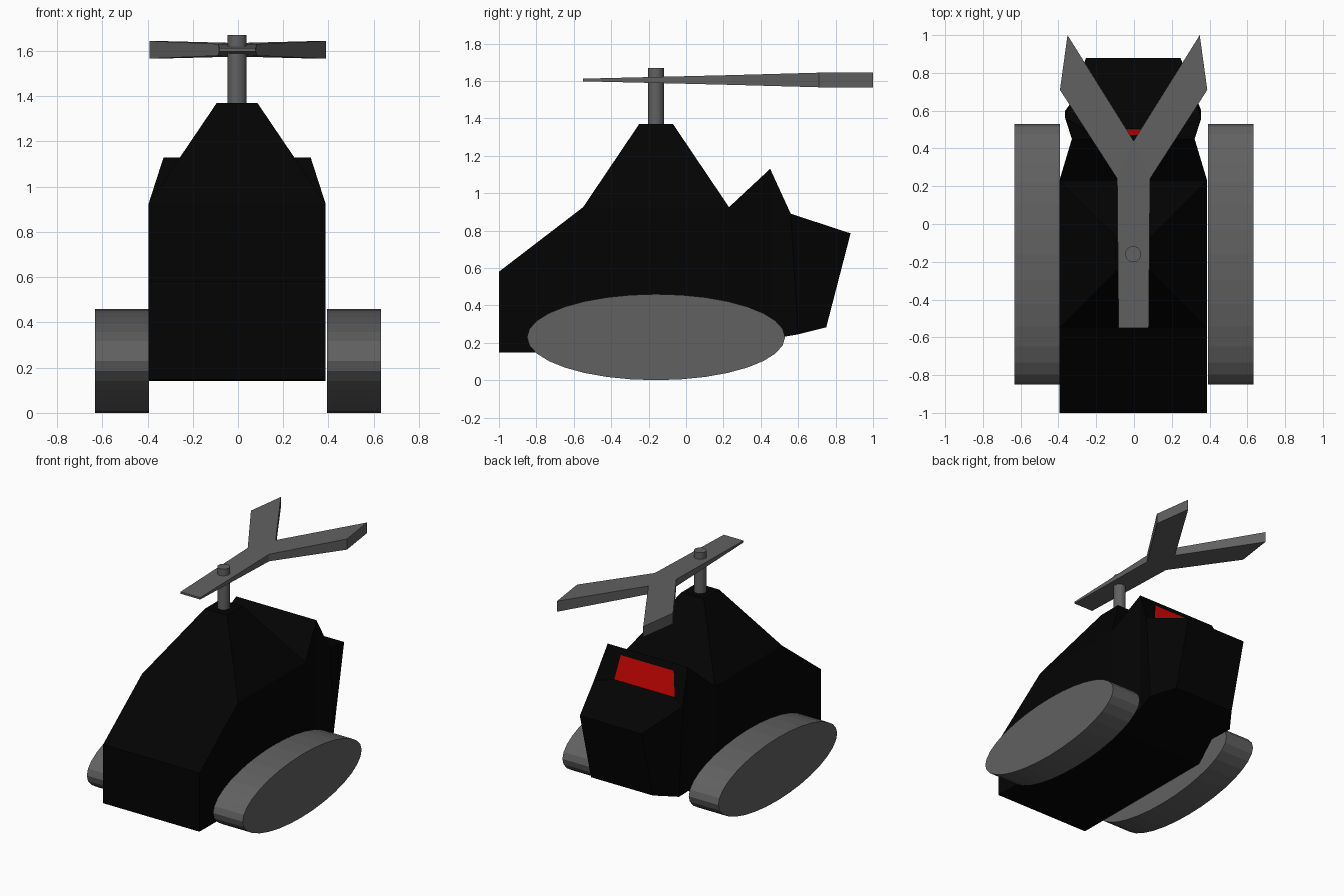
import bpy, bmesh
from math import pi
from mathutils import Matrix

if "Cube" in bpy.data.objects:
    bpy.data.objects.remove(bpy.data.objects["Cube"])


def material(name, color):
    m = bpy.data.materials.new(name)
    m.diffuse_color = color
    m.use_nodes = True
    m.node_tree.nodes["Principled BSDF"].inputs["Base Color"].default_value = m.diffuse_color
    return m


def finish(bm, name, *mats):
    bmesh.ops.recalc_face_normals(bm, faces=bm.faces)
    me = bpy.data.meshes.new(name)
    bm.to_mesh(me)
    bm.free()
    ob = bpy.data.objects.new(name, me)
    for m in mats:
        me.materials.append(m)
    bpy.context.collection.objects.link(ob)
    return ob


def cylinder(name, radius, depth, matrix, sides, mat):
    bm = bmesh.new()
    bmesh.ops.create_cone(bm, cap_ends=True, segments=sides, radius1=radius,
                          radius2=radius, depth=depth, matrix=matrix)
    return finish(bm, name, mat)


black = material("black_paint", (0.001, 0.001, 0.001, 1))
grey = material("dark_grey", (0.12, 0.12, 0.12, 1))
red = material("red_screen", (0.6, 0.002, 0.001, 1))

# Body: stations along y -> half width, bottom (y, z), top (y, z)
stations = [
    (0.391, (-1.00, 0.148), (-1.00, 0.58)),
    (0.391, (-0.55, 0.145), (-0.55, 0.925)),
    (0.391, (0.23, 0.142), (0.23, 0.925)),
    (0.325, (0.45, 0.22), (0.45, 1.13)),
    (0.36, (0.60, 0.245), (0.56, 0.89)),
    (0.25, (0.75, 0.283), (0.88, 0.785)),
]
bm = bmesh.new()
rings = []
for w, (yb, zb), (yt, zt) in stations:
    rings.append([bm.verts.new(p) for p in
                  ((-w, yb, zb), (w, yb, zb), (w, yt, zt), (-w, yt, zt))])
for i, (a, b) in enumerate(zip(rings, rings[1:])):
    for k in range(4):
        if k == 2 and i in (1, 3):
            continue  # roof opening and screen opening are filled below
        n = (k + 1) % 4
        bm.faces.new((a[k], a[n], b[n], b[k]))
bm.faces.new(rings[0])
bm.faces.new(rings[-1])


def fill_opening(outer, inner_points):
    inner = [bm.verts.new(p) for p in inner_points]
    for k in range(4):
        n = (k + 1) % 4
        bm.faces.new((outer[k], outer[n], inner[n], inner[k]))
    return bm.faces.new(inner)


# Tapered roof tower
fill_opening([rings[1][3], rings[1][2], rings[2][2], rings[2][3]],
             [(-0.09, -0.25, 1.37), (0.09, -0.25, 1.37),
              (0.09, -0.07, 1.37), (-0.09, -0.07, 1.37)])
# Recessed red screen
screen = fill_opening([rings[3][3], rings[3][2], rings[4][2], rings[4][3]],
                      [(-0.225, 0.47, 1.085), (0.205, 0.47, 1.085),
                       (0.235, 0.502, 0.91), (-0.255, 0.502, 0.91)])
screen.material_index = 1
finish(bm, "body", black, red).location.x = -0.004

# Oval side pods
for side, label in ((-1, "left"), (1, "right")):
    m = (Matrix.Translation((side * 0.513, -0.16, 0.23))
         @ Matrix.Diagonal((1, 0.69, 0.23, 1))
         @ Matrix.Rotation(pi / 2, 4, 'Y'))
    cylinder(label + "_pod", 1, 0.24, m, 32, grey)

# Rotor mast
cylinder("mast", 0.042, 0.32, Matrix.Translation((-0.004, -0.16, 1.51)), 32, grey)

# Y-shaped rotor: outline (x, y, half thickness), thicker towards the fork tips
outline = [(-0.08, -0.55, 0.007), (0.08, -0.55, 0.007),
           (0.087, 0.24, 0.026), (0.39, 0.71, 0.039), (0.35, 1.0, 0.039),
           (0, 0.44, 0.03),
           (-0.35, 1.0, 0.039), (-0.39, 0.71, 0.039), (-0.087, 0.24, 0.026)]
bm = bmesh.new()
top, bot = [[bm.verts.new((x, y, 1.605 + s * t)) for x, y, t in outline]
            for s in (1, -1)]
for layer in (top, bot):
    for ids in ((0, 1, 2, 8), (8, 2, 5), (2, 3, 4, 5), (8, 5, 6, 7)):
        bm.faces.new([layer[i] for i in ids])
for i in range(len(outline)):
    n = (i + 1) % len(outline)
    bm.faces.new((top[i], top[n], bot[n], bot[i]))
finish(bm, "rotor", grey).location.x = -0.002
